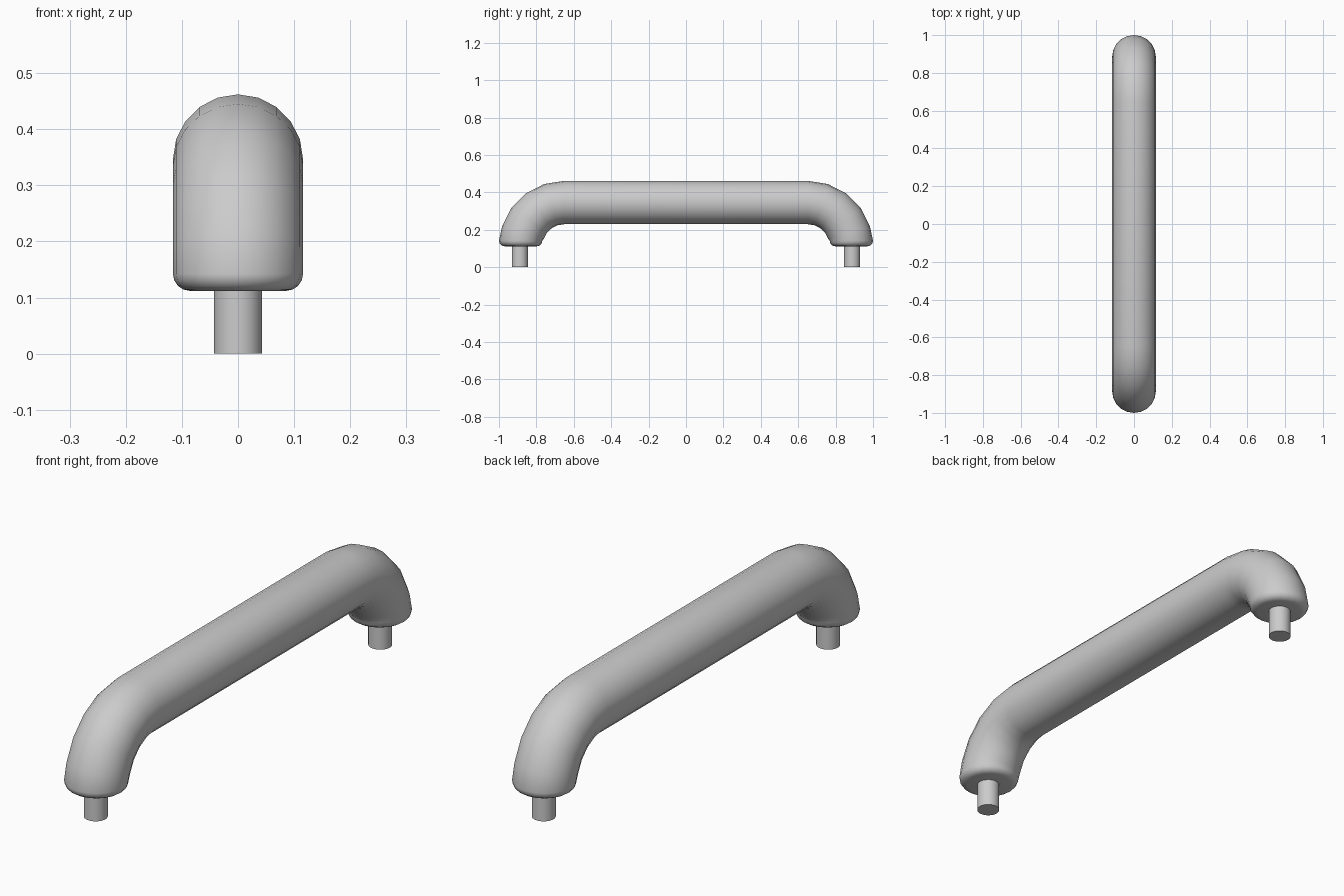
import bpy, bmesh, math

if "Cube" in bpy.data.objects:
    bpy.data.objects.remove(bpy.data.objects["Cube"])

SIDES = 20        # sides round the grip tube
R = 0.116         # tube radius
LEG_Y = 0.884     # leg centre line
BEND = 0.234      # bend radius of the centre line
FOOT_Z = 0.112    # underside of the grip
FILLET = 0.03     # rounded foot edge


def finish(name, bm, angle):
    bmesh.ops.recalc_face_normals(bm, faces=bm.faces)
    mesh = bpy.data.meshes.new(name)
    bm.to_mesh(mesh)
    bm.free()
    obj = bpy.data.objects.new(name, mesh)
    bpy.context.collection.objects.link(obj)
    bpy.ops.object.select_all(action='DESELECT')
    obj.select_set(True)
    bpy.context.view_layer.objects.active = obj
    bpy.ops.object.shade_smooth_by_angle(angle=math.radians(angle))
    return obj


# One end of the path as (y, z, tilt, radius): foot fillet, then the bend
half = []
for i in range(5):
    a = math.radians(90 * i / 4)
    half.append((LEG_Y, FOOT_Z + FILLET * (1 - math.cos(a)), math.pi / 2,
                 R - FILLET * (1 - math.sin(a))))
for deg in (72, 54, 36, 18, 0):
    a = math.radians(deg)
    half.append((LEG_Y - BEND + BEND * math.sin(a),
                 FOOT_Z + BEND * math.cos(a), a, R))
path = half + [(-y, z, -a, r) for y, z, a, r in reversed(half)]

# Grip: rings swept along the path, capped at both feet
bm = bmesh.new()
rings = []
for y, z, a, r in path:
    ring = []
    for k in range(SIDES):
        t = 2 * math.pi * k / SIDES
        out = r * math.cos(t)
        ring.append(bm.verts.new((r * math.sin(t), y + out * math.sin(a),
                                  z + out * math.cos(a))))
    rings.append(ring)
for lo, hi in zip(rings, rings[1:]):
    for k in range(SIDES):
        n = (k + 1) % SIDES
        bm.faces.new((lo[k], lo[n], hi[n], hi[k]))
bm.faces.new(rings[0])
bm.faces.new(rings[-1])
finish("grip", bm, 50)

# Mounting pins under each foot
for name, side in (("front_pin", -1), ("back_pin", 1)):
    bm = bmesh.new()
    bmesh.ops.create_cone(bm, cap_ends=True, segments=32, radius1=0.043,
                          radius2=0.043, depth=0.13)
    bmesh.ops.translate(bm, verts=bm.verts, vec=(0, side * 0.888, 0.065))
    finish(name, bm, 40)
